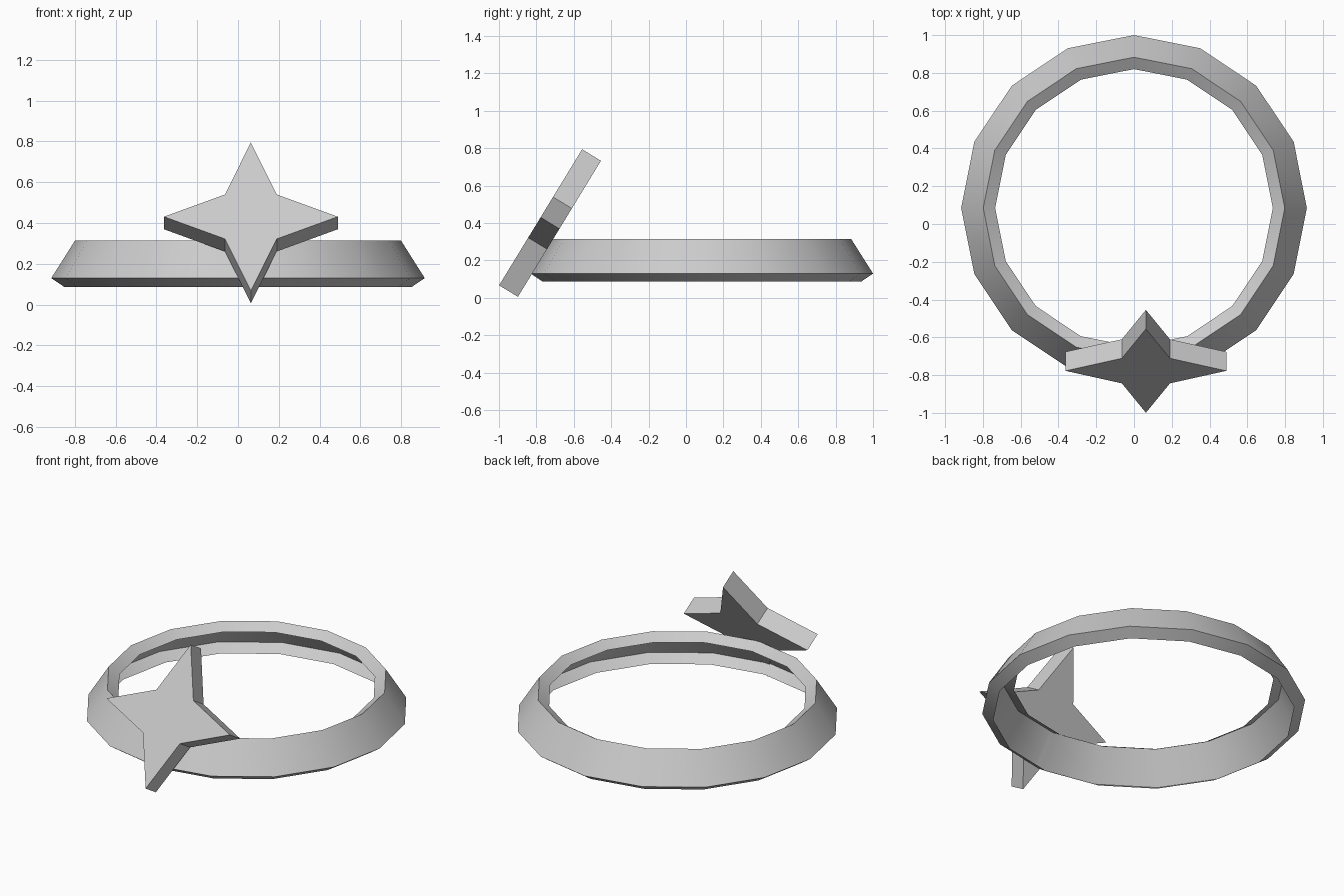
import bpy
import bmesh
from math import cos, sin, pi, radians

cube = bpy.data.objects.get("Cube")
if cube:
    bpy.data.objects.remove(cube, do_unlink=True)

# Single grey metal colour
grey = bpy.data.materials.new("grey_metal")
grey.use_nodes = True
colour = (0.6, 0.6, 0.6, 1)
grey.diffuse_color = colour
grey.node_tree.nodes["Principled BSDF"].inputs["Base Color"].default_value = colour


def add_object(name, bm):
    mesh = bpy.data.meshes.new(name)
    bm.to_mesh(mesh)
    bm.free()
    mesh.materials.append(grey)
    obj = bpy.data.objects.new(name, mesh)
    bpy.context.collection.objects.link(obj)
    return obj


# Headband: tilted channel, open on its inner side, swept round in 16 steps
SIDES = 16
profile = [(0.852, 0.087), (0.915, 0.13), (0.798, 0.315), (0.735, 0.275)]
bm = bmesh.new()
rings = []
for i in range(SIDES):
    a = 2 * pi * i / SIDES
    rings.append([bm.verts.new((r * cos(a), r * sin(a), z)) for r, z in profile])
for i, ring in enumerate(rings):
    following = rings[(i + 1) % SIDES]
    for j in range(len(profile) - 1):
        bm.faces.new((ring[j], following[j], following[j + 1], ring[j + 1]))
band = add_object("headband", bm)
band.location.y = 0.085
band.data.shade_smooth()
band.data.set_sharp_from_angle(angle=radians(30))

# Star ornament: four-pointed plate leaning back against the band
TIP, NOTCH, THICK = 0.426, 0.18, 0.118
bm = bmesh.new()
outline = []
for i in range(8):
    r = NOTCH if i % 2 else TIP
    a = i * pi / 4
    outline.append(bm.verts.new((r * cos(a), -THICK / 2, r * sin(a))))
front = bm.faces.new(outline)
extruded = bmesh.ops.extrude_face_region(bm, geom=[front], use_keep_orig=True)
back = [v for v in extruded["geom"] if isinstance(v, bmesh.types.BMVert)]
bmesh.ops.translate(bm, verts=back, vec=(0, THICK, 0))
bmesh.ops.recalc_face_normals(bm, faces=bm.faces)
star = add_object("star_ornament", bm)
star.location = (0.063, -0.727, 0.4)
star.rotation_euler.x = radians(-31.4)
